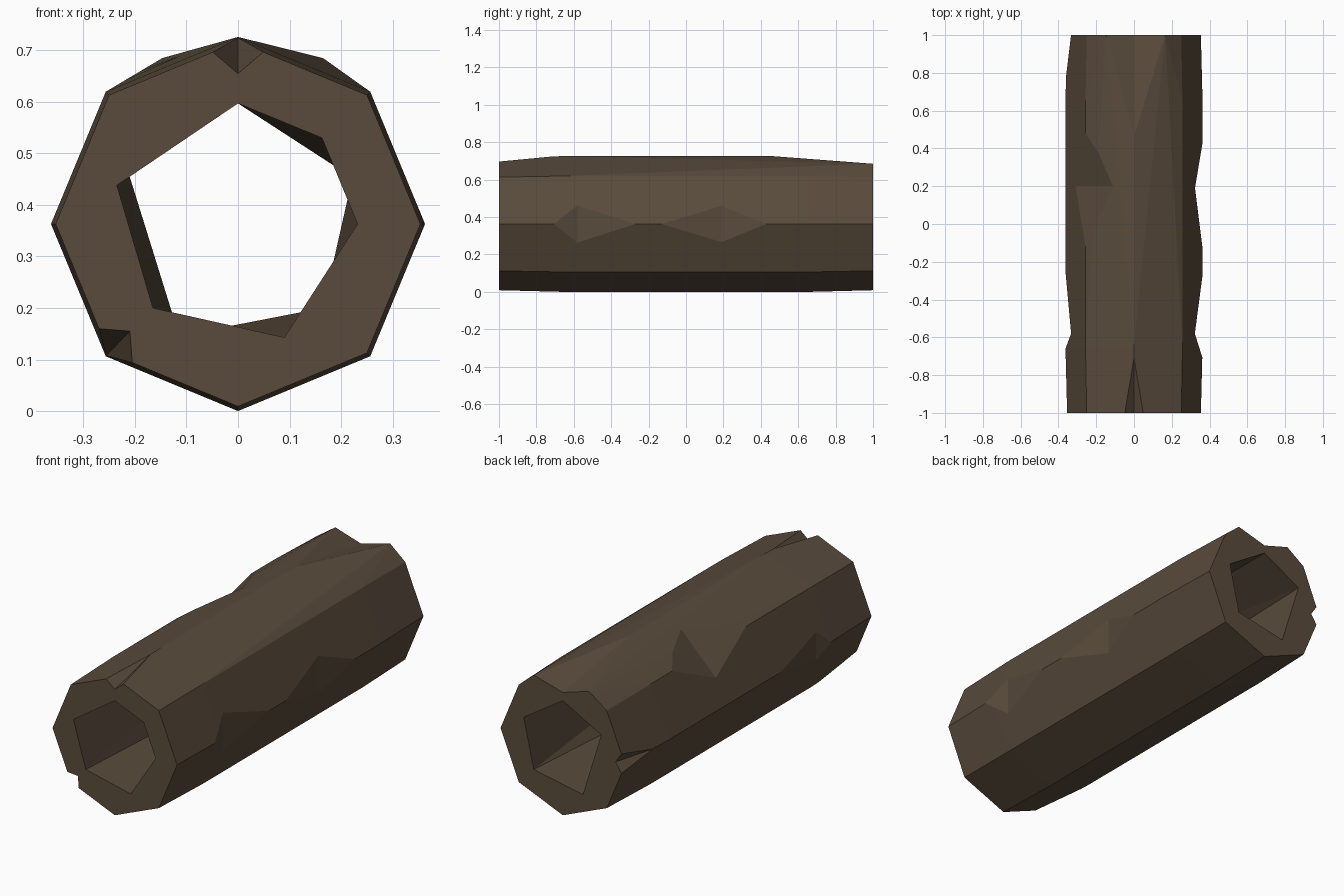
import bpy, bmesh, math
from mathutils import Vector

if "Cube" in bpy.data.objects:
    bpy.data.objects.remove(bpy.data.objects["Cube"])

CZ, R = 0.363, 0.363


def hull(name, pts):
    """Convex solid from a few points."""
    bm = bmesh.new()
    for p in pts:
        bm.verts.new(p)
    res = bmesh.ops.convex_hull(bm, input=bm.verts)
    loose = [v for v in bm.verts if not v.link_faces]
    bmesh.ops.delete(bm, geom=loose, context='VERTS')
    bmesh.ops.recalc_face_normals(bm, faces=bm.faces)
    bmesh.ops.dissolve_limit(bm, angle_limit=0.01, verts=bm.verts, edges=bm.edges)
    me = bpy.data.meshes.new(name)
    bm.to_mesh(me)
    bm.free()
    ob = bpy.data.objects.new(name, me)
    bpy.context.collection.objects.link(ob)
    return ob


def polar(deg, r, y, side=0.0):
    """Point at an angle around the log axis, shifted sideways along the tangent."""
    a = math.radians(deg)
    return Vector((r * math.cos(a) - side * math.sin(a), y,
                   CZ + r * math.sin(a) + side * math.cos(a)))


# Octagonal trunk, slightly tapered at both ends, with a split top at the back
pts = [polar(45 * i, r, y) for i in range(8)
       for y, r in ((-1, 0.354), (-0.65, R), (0.65, R), (1, 0.354))
       if not (i == 2 and y > 0)]
pts += [(0, 0.46, CZ + R), (0.165, 1, 0.685), (-0.147, 1, 0.685)]
log = hull("hollow_log", pts)
cutters = []

# Bore: six-sided at the front, five-sided at the back
front = [(0, .597), (.163, .53), (.232, .363), (.09, .143), (-.165, .2), (-.235, .438)]
back = [(0, .597), (.222, .453), (.165, .2), (-.114, .146), (-.218, .48)]
cutters.append(hull("bore_cutter", [(x, -1.002, z) for x, z in front] +
                    [(x, 1.002, z) for x, z in back]))


def chip(deg, y0, ymid, y1, depth):
    """V-shaped nick across a long edge."""
    e = 0.1
    k = e / depth
    pts = []
    for s in (-0.3, 0.3):
        pts += [polar(deg, R - depth, ymid, s),
                polar(deg, R + e, y0 + (y0 - ymid) * k, s),
                polar(deg, R + e, y1 + (y1 - ymid) * k, s)]
    cutters.append(hull("chip_cutter", pts))


def split(start, inner, rim_a, rim_b):
    """Tapering V groove running from the rim along a long edge."""
    start, inner, a, b = (Vector(p) for p in (start, inner, rim_a, rim_b))
    grow = 1.01
    inner, a, b = (start + (p - start) * grow for p in (inner, a, b))
    a2, b2 = inner + (a - inner) * 3, inner + (b - inner) * 3
    cutters.append(hull("split_cutter", [start, inner, a2, b2]))


# Nicks along the edges
chip(0, -0.71, -0.58, -0.27, 0.041)
chip(0, -0.13, 0.19, 0.43, 0.040)
chip(180, -0.66, -0.58, -0.25, 0.030)
chip(135, -0.12, 0.20, 0.48, 0.053)

# Splits at the rims
split((0, -0.7, .727), (0, -1, .655), (.053, -1, .70), (-.053, -1, .70))
split((0, 0.46, .727), (0, 1, .64), (.165, 1, .685), (-.147, 1, .685))
split((-.257, -0.7, .106), (-.21, -1, .155), (-.273, -1, .16), (-.205, -1, .092))
split((-.363, 0.77, .363), (-.30, 1, .363), (-.338, 1, .42), (-.338, 1, .306))

for c in cutters:
    m = log.modifiers.new(c.name, 'BOOLEAN')
    m.operation, m.solver, m.object = 'DIFFERENCE', 'EXACT', c
bpy.context.view_layer.objects.active = log
log.select_set(True)
for m in list(log.modifiers):
    bpy.ops.object.modifier_apply(modifier=m.name)
for c in cutters:
    bpy.data.objects.remove(c, do_unlink=True)

# Bark colour
bark = bpy.data.materials.new("bark")
bark.diffuse_color = (0.10, 0.07, 0.045, 1)
bark.use_nodes = True
bark.node_tree.nodes["Principled BSDF"].inputs["Base Color"].default_value = bark.diffuse_color
log.data.materials.clear()
log.data.materials.append(bark)
for p in log.data.polygons:
    p.material_index = 0
